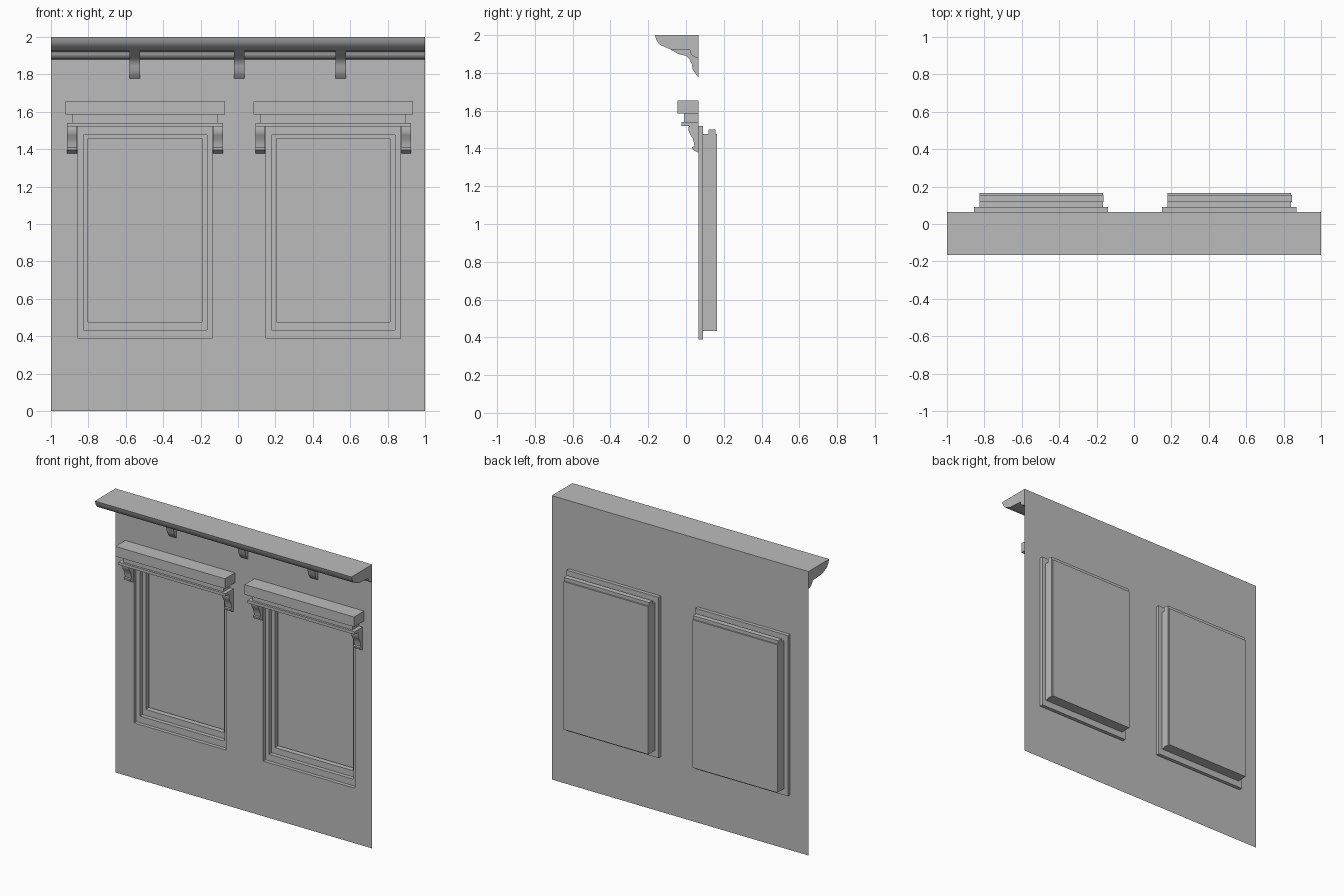
import bpy, bmesh, math

cube = bpy.data.objects.get("Cube")
if cube:
    bpy.data.objects.remove(cube, do_unlink=True)

stone = bpy.data.materials.new("grey stone")
stone.use_nodes = True
COLOUR = (0.5, 0.5, 0.5, 1)
stone.diffuse_color = COLOUR
stone.node_tree.nodes["Principled BSDF"].inputs["Base Color"].default_value = COLOUR

WALL_Y, STEP_Y, PANE_Y = 0.065, 0.09, 0.165
WINDOWS = {"right": -0.497, "left": 0.509}


def finish(name, bm, smooth=False):
    mesh = bpy.data.meshes.new(name)
    bm.to_mesh(mesh)
    bm.free()
    obj = bpy.data.objects.new(name, mesh)
    bpy.context.collection.objects.link(obj)
    mesh.materials.append(stone)
    if smooth:
        bpy.ops.object.select_all(action='DESELECT')
        obj.select_set(True)
        bpy.context.view_layer.objects.active = obj
        bpy.ops.object.shade_smooth_by_angle(angle=math.radians(35))
    return obj


def extrude_profile(name, profile, x0, x1):
    """Closed (y, z) outline swept along x."""
    bm = bmesh.new()
    face = bm.faces.new([bm.verts.new((x0, y, z)) for y, z in profile])
    new = bmesh.ops.extrude_face_region(bm, geom=[face])["geom"]
    bmesh.ops.translate(bm, vec=(x1 - x0, 0, 0),
                        verts=[v for v in new if isinstance(v, bmesh.types.BMVert)])
    bmesh.ops.recalc_face_normals(bm, faces=bm.faces)
    return finish(name, bm, True)


def block(name, x0, x1, y0, y1, z0, z1):
    return extrude_profile(name, [(y0, z0), (y1, z0), (y1, z1), (y0, z1)], x0, x1)


def ring(bm, cx, half, z0, z1, y):
    return [bm.verts.new((cx + sx * half, y, z)) for sx, z in
            ((-1, z0), (1, z0), (1, z1), (-1, z1))]


def bridge(bm, a, b):
    for i in range(4):
        j = (i + 1) % 4
        bm.faces.new((a[i], a[j], b[j], b[i]))


# Wall sheet with stepped window recesses pushed out of its back
bm = bmesh.new()
xs = [-1] + [c + s * 0.359 for c in WINDOWS.values() for s in (-1, 1)] + [1]
zs = [0, 0.388, 1.52, 2]
grid = [[bm.verts.new((x, WALL_Y, z)) for z in zs] for x in xs]
for i in range(len(xs) - 1):
    for k in range(len(zs) - 1):
        if not (k == 1 and i in (1, 3)):
            bm.faces.new((grid[i][k], grid[i + 1][k], grid[i + 1][k + 1], grid[i][k + 1]))
for i, cx in zip((1, 3), WINDOWS.values()):
    opening = [grid[i][1], grid[i + 1][1], grid[i + 1][2], grid[i][2]]
    rings = [opening, ring(bm, cx, 0.359, 0.388, 1.52, STEP_Y),
             ring(bm, cx, 0.33, 0.434, 1.476, STEP_Y),
             ring(bm, cx, 0.33, 0.434, 1.476, PANE_Y)]
    for a, b in zip(rings, rings[1:]):
        bridge(bm, a, b)
    bm.faces.new(rings[-1])
finish("wall", bm)

# Cornice along the top
cove = [(0.065 - 0.045 * math.cos(a), 1.88 + 0.04 * (1 - math.sin(a)))
        for a in (math.pi / 2 * t / 4 for t in range(5))]
extrude_profile("cornice",
                [(WALL_Y, 2), (-0.165, 2), (-0.157, 1.975), (-0.14, 1.95), (-0.085, 1.925)]
                + cove, -1, 1)

# Small brackets under the cornice
for name, cx in (("right", -0.551), ("middle", 0.006), ("left", 0.549)):
    extrude_profile(name + "_cornice_bracket",
                    [(WALL_Y, 1.925), (-0.085, 1.925), (-0.04, 1.9), (0, 1.89),
                     (0.02, 1.87), (0.031, 1.845), (0.035, 1.82), (0.05, 1.795),
                     (WALL_Y, 1.778)], cx - 0.028, cx + 0.028)

for side, cx in WINDOWS.items():
    # Stacked hood over the window
    for part, half, y0, z0, z1 in (("hood_top", 0.427, -0.045, 1.585, 1.655),
                                   ("hood_neck", 0.39, -0.01, 1.54, 1.585),
                                   ("hood_base", 0.416, -0.025, 1.52, 1.54)):
        block(f"{side}_{part}", cx - half, cx + half, y0, WALL_Y, z0, z1)

    # Scrolled brackets at both ends of the hood
    for s, end in ((-1, "outer" if cx < 0 else "inner"), (1, "inner" if cx < 0 else "outer")):
        mid = cx + s * 0.39
        extrude_profile(f"{side}_{end}_hood_bracket",
                        [(WALL_Y, 1.52), (0.015, 1.52), (0.013, 1.495), (0.021, 1.475),
                         (0.035, 1.455), (0.042, 1.43), (0.045, 1.41), (0.032, 1.408),
                         (0.034, 1.395), (0.05, 1.385), (WALL_Y, 1.378)],
                        mid - 0.026, mid + 0.026)

    # Sash frame, its head and one jamb poking just outside the recess
    bm = bmesh.new()
    outer, inner = (cx - 0.33, cx + 0.335, 0.434, 1.5), (0.304, 0.477, 1.457)
    loops = []
    for y in (0.118, 0.155):
        x0, x1, z0, z1 = outer
        out = [bm.verts.new(p) for p in ((x0, y, z0), (x1, y, z0), (x1, y, z1), (x0, y, z1))]
        loops.append((out, ring(bm, cx, *inner, y)))
    (fo, fi), (bo, bi) = loops
    for a, b in ((fo, fi), (fi, bi), (bi, bo), (bo, fo)):
        bridge(bm, a, b)
    bmesh.ops.recalc_face_normals(bm, faces=bm.faces)
    finish(side + "_window_sash", bm)
